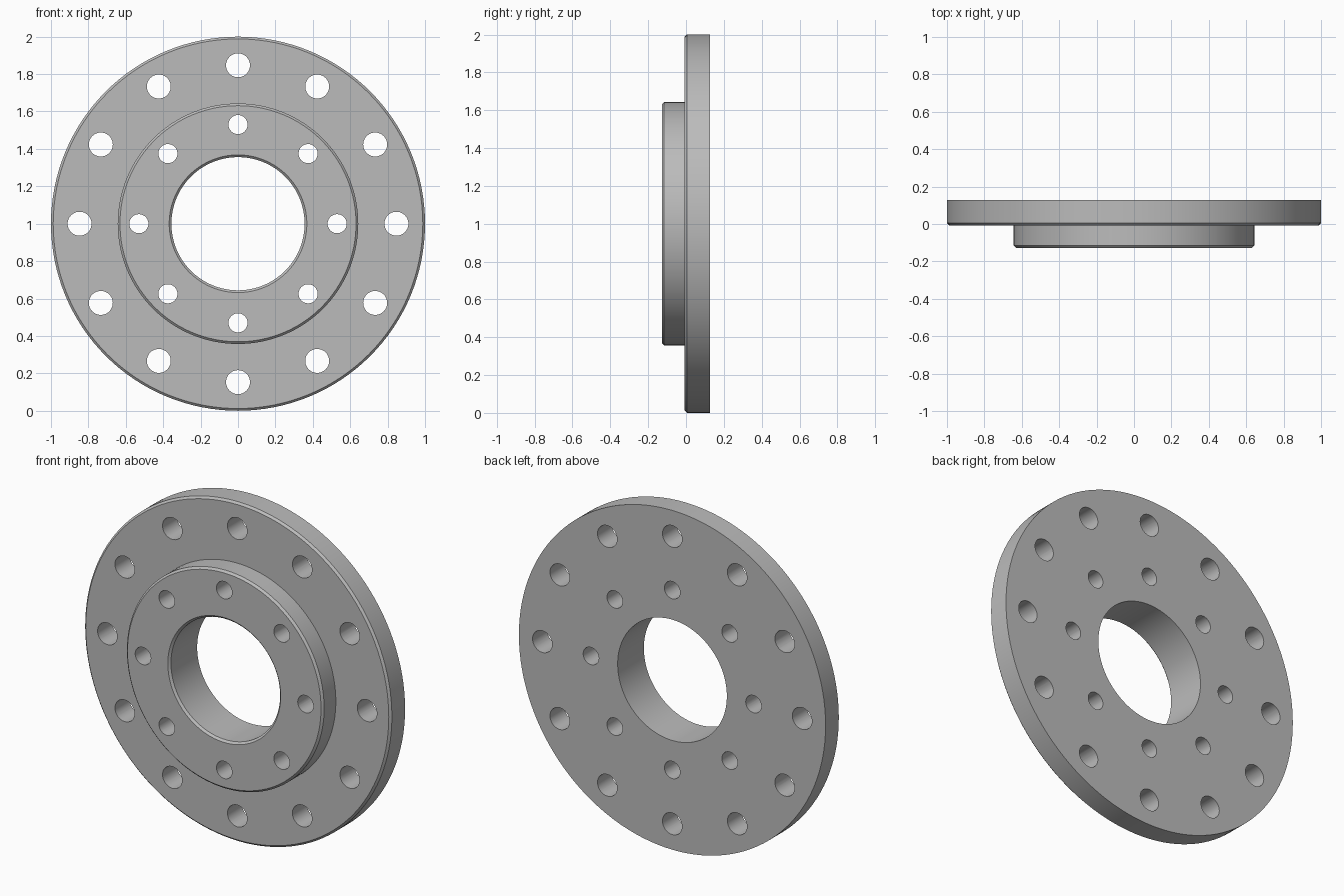
import bpy, bmesh, math
from mathutils import Matrix, Vector

if "Cube" in bpy.data.objects:
    bpy.data.objects.remove(bpy.data.objects["Cube"])

SEG = 128
CENTRE = Vector((0, 0, 1))
BACK, STEP, FRONT = 0.128, -0.007, -0.128   # y of back face, flange face, hub face
C = 0.012                                   # chamfer size
R_OUT, R_HUB, R_BORE = 1.0, 0.643, 0.356

steel = bpy.data.materials.new("steel_grey")
steel.diffuse_color = (0.5, 0.5, 0.5, 1)
steel.use_nodes = True
steel.node_tree.nodes["Principled BSDF"].inputs["Base Color"].default_value = steel.diffuse_color


def make_object(name, bm):
    bmesh.ops.recalc_face_normals(bm, faces=bm.faces[:])
    mesh = bpy.data.meshes.new(name)
    bm.to_mesh(mesh)
    bm.free()
    obj = bpy.data.objects.new(name, mesh)
    bpy.context.collection.objects.link(obj)
    return obj


# Flange body: closed (radius, y) section revolved around the y axis
section = [(R_BORE, BACK), (R_OUT, BACK), (R_OUT, STEP + C), (R_OUT - C, STEP),
           (R_HUB, STEP), (R_HUB, FRONT + C), (R_HUB - C, FRONT),
           (R_BORE + C, FRONT), (R_BORE, FRONT + C)]
bm = bmesh.new()
rings = []
for i in range(SEG):
    a = 2 * math.pi * i / SEG
    rings.append([bm.verts.new(CENTRE + Vector((r * math.cos(a), y, r * math.sin(a))))
                  for r, y in section])
n = len(section)
for i in range(SEG):
    p, q = rings[i], rings[(i + 1) % SEG]
    for k in range(n):
        bm.faces.new((p[k], p[(k + 1) % n], q[(k + 1) % n], q[k]))
flange = make_object("flange_plate", bm)
flange.data.materials.append(steel)

# Bolt hole cutters: (count, circle radius, hole radius)
bm = bmesh.new()
for count, circle, hole in [(12, 0.847, 0.064), (8, 0.53, 0.051)]:
    for i in range(count):
        a = 2 * math.pi * i / count
        pos = CENTRE + Vector((circle * math.cos(a), 0, circle * math.sin(a)))
        bmesh.ops.create_cone(bm, cap_ends=True, segments=40, radius1=hole, radius2=hole,
                              depth=0.6, matrix=Matrix.Translation(pos)
                              @ Matrix.Rotation(math.pi / 2, 4, 'X'))
cutter = make_object("bolt_hole_cutter", bm)
cutter.hide_render = True

# Cut the holes, apply, and remove the cutter
mod = flange.modifiers.new("bolt_holes", 'BOOLEAN')
mod.operation = 'DIFFERENCE'
mod.solver = 'EXACT'
mod.object = cutter
bpy.context.view_layer.objects.active = flange
flange.select_set(True)
bpy.ops.object.modifier_apply(modifier=mod.name)
bpy.data.objects.remove(cutter)

# Smooth round walls, sharp edges
bpy.ops.object.shade_smooth_by_angle(angle=math.radians(30))
